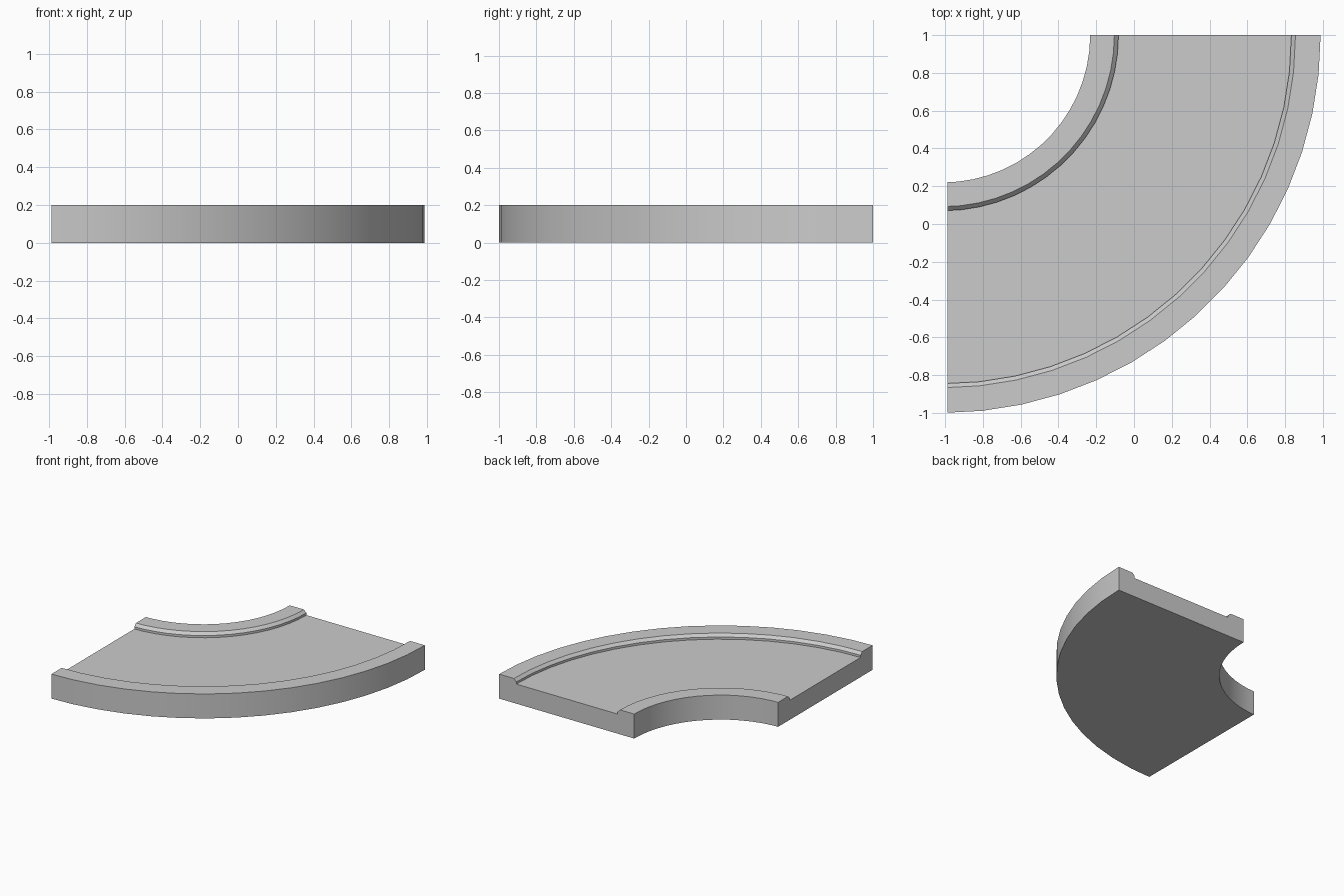
import bpy
import bmesh
from math import sin, cos, radians

cube = bpy.data.objects.get("Cube")
if cube:
    bpy.data.objects.remove(cube)

# Plain grey material
grey = bpy.data.materials.new("light_grey")
grey.use_nodes = True
colour = (0.6, 0.6, 0.6, 1)
grey.diffuse_color = colour
grey.node_tree.nodes["Principled BSDF"].inputs["Base Color"].default_value = colour

# Cross-section as (radius, height): deck between two chamfered kerbs
INNER, OUTER, TOP, DECK = 0.78, 2.0, 0.2, 0.16
CHAMFER, KERB = 0.022, 0.15
profile = [
    (INNER, 0), (OUTER, 0), (OUTER, TOP),
    (OUTER - KERB + CHAMFER - 0.005, TOP), (OUTER - KERB - 0.005, TOP - CHAMFER),
    (OUTER - KERB - 0.005, DECK), (INNER + KERB, DECK),
    (INNER + KERB, TOP - CHAMFER), (INNER + KERB - CHAMFER, TOP),
    (INNER, TOP),
]
CENTRE_X, CENTRE_Y, CUT_X, STEPS = -1.012, 1.0, -0.987, 15

# Sweep the section through a quarter turn
bm = bmesh.new()
rings = []
for i in range(STEPS + 1):
    a = radians(90 * i / STEPS)
    rings.append([bm.verts.new((CENTRE_X + r * sin(a), CENTRE_Y - r * cos(a), z))
                  for r, z in profile])
n = len(profile)
for a, b in zip(rings, rings[1:]):
    for j in range(n):
        k = (j + 1) % n
        bm.faces.new((a[j], a[k], b[k], b[j]))
bm.faces.new(rings[0])
bm.faces.new(rings[-1])

# Trim the left end square and close it
cut = bmesh.ops.bisect_plane(
    bm, geom=bm.verts[:] + bm.edges[:] + bm.faces[:],
    plane_co=(CUT_X, 0, 0), plane_no=(-1, 0, 0), clear_outer=True)
rim = [e for e in cut["geom_cut"] if isinstance(e, bmesh.types.BMEdge)]
bmesh.ops.edgeloop_fill(bm, edges=rim)
bmesh.ops.recalc_face_normals(bm, faces=bm.faces[:])

mesh = bpy.data.meshes.new("curved_track")
bm.to_mesh(mesh)
bm.free()
mesh.materials.append(grey)
track = bpy.data.objects.new("curved_track", mesh)
bpy.context.collection.objects.link(track)

# Smooth the curved walls, keep the kerb edges sharp
bpy.ops.object.select_all(action="DESELECT")
track.select_set(True)
bpy.context.view_layer.objects.active = track
bpy.ops.object.shade_smooth_by_angle(angle=radians(30))
